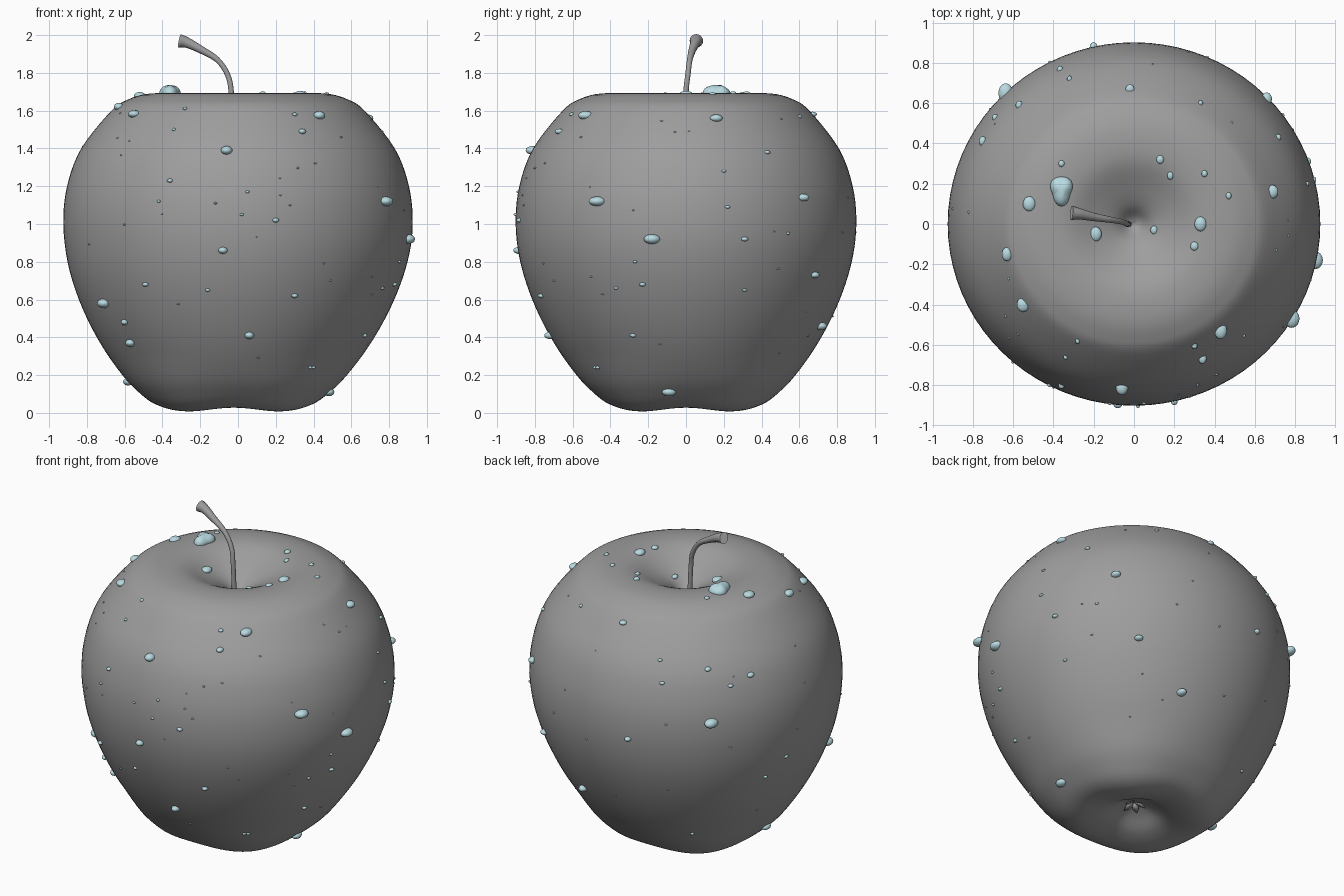
import bpy, bmesh, math, random
from math import sin, cos, pi, radians
from mathutils import Vector, Matrix
from mathutils.bvhtree import BVHTree

random.seed(4)
default_cube = bpy.data.objects.get("Cube")
if default_cube:
    bpy.data.objects.remove(default_cube, do_unlink=True)


def material(name, colour):
    mat = bpy.data.materials.new(name)
    mat.use_nodes = True
    mat.diffuse_color = (*colour, 1)
    mat.node_tree.nodes["Principled BSDF"].inputs["Base Color"].default_value = (*colour, 1)
    return mat


def add_object(name, bm, mat):
    bmesh.ops.recalc_face_normals(bm, faces=bm.faces)
    for face in bm.faces:
        face.smooth = True
    mesh = bpy.data.meshes.new(name)
    bm.to_mesh(mesh)
    mesh.materials.append(mat)
    obj = bpy.data.objects.new(name, mesh)
    bpy.context.collection.objects.link(obj)
    return obj


def smooth_path(points, steps):
    """Catmull-Rom curve through the points."""
    pts = [Vector(p) for p in points]
    pts = [2 * pts[0] - pts[1]] + pts + [2 * pts[-1] - pts[-2]]
    path = []
    for a, b, c, d in zip(pts, pts[1:], pts[2:], pts[3:]):
        for i in range(steps):
            t = i / steps
            path.append(0.5 * (2 * b + (c - a) * t + (2 * a - 5 * b + 4 * c - d) * t ** 2
                               + (3 * b - a - 3 * c + d) * t ** 3))
    return path + [pts[-2]]


def bridge_rings(bm, rings):
    for low, high in zip(rings, rings[1:]):
        n = len(low)
        for i in range(n):
            j = (i + 1) % n
            bm.faces.new((low[i], low[j], high[j], high[i]))


skin = material("grey skin", (0.34, 0.34, 0.34))
stalk = material("grey stem", (0.33, 0.33, 0.33))
water = material("pale blue water", (0.48, 0.70, 0.75))

# Fruit body: revolved profile with four soft lobes underneath
profile = [(.004, .13), (.1, .09), (.2, .035), (.32, .008), (.42, .03), (.51, .1), (.6, .2),
           (.735, .4), (.835, .6), (.9, .8), (.925, 1), (.905, 1.2), (.83, 1.4), (.67, 1.6),
           (.58, 1.66), (.47, 1.69), (.33, 1.685), (.2, 1.63), (.1, 1.575), (.04, 1.52), (.004, 1.5)]
body = bmesh.new()
rings = []
segments = 80
for r, z in smooth_path(profile, 5):
    under = max(0, 1 - z / .3) * min(1, r / .3) if z < .3 else 0
    ring = []
    for i in range(segments):
        angle = 2 * pi * i / segments
        dip = .5 + .5 * cos(4 * angle)
        lift = .02 * dip * under
        spread = r * (1 + .04 * (1 - dip) * under)
        lean = -.025 * max(0, .9 - z)
        ring.append(body.verts.new((spread * cos(angle) + lean,
                                    .975 * spread * sin(angle), z + lift)))
    rings.append(ring)
bridge_rings(body, rings)
body.faces.new(rings[0])
body.faces.new(rings[-1])
surface = BVHTree.FromBMesh(body)
add_object("fruit_body", body, skin)

# Stem: curved tube that swells toward its tip
stem_points = [(-.025, 0, 1.47), (-.035, 0, 1.69), (-.055, .01, 1.79), (-.11, .02, 1.87),
               (-.2, .035, 1.925), (-.27, .05, 1.96), (-.31, .055, 1.97)]
path = smooth_path(stem_points, 5)
stem = bmesh.new()
rings = []
for k, point in enumerate(path):
    t = k / (len(path) - 1)
    tangent = (path[min(k + 1, len(path) - 1)] - path[max(k - 1, 0)]).normalized()
    side = Vector((0, 1, 0)).cross(tangent).normalized()
    other = tangent.cross(side)
    radius = .014 + .022 * max(0, (t - .45) / .55) ** 1.3
    rings.append([stem.verts.new(point + radius * (side * cos(a) + other * sin(a)))
                  for a in (2 * pi * i / 16 for i in range(16))])
bridge_rings(stem, rings)
cap = stem.faces.new(rings[-1])
result = bmesh.ops.inset_region(stem, faces=[cap], thickness=.012, depth=.006)
add_object("stem", stem, stalk)

# Calyx: small ring of dried sepals in the lower hollow
calyx = bmesh.new()
for i in range(5):
    turn = Matrix.Rotation(2 * pi * i / 5, 3, "Z")
    outline = [(.01, -.016, .12), (.045, -.018, .1), (.07, 0, .085), (.045, .018, .1), (.01, .016, .12)]
    calyx.faces.new([calyx.verts.new(turn @ Vector(p)) for p in outline])
sepals = add_object("calyx", calyx, stalk)
thick = sepals.modifiers.new("thickness", "SOLIDIFY")
thick.thickness = .006

# Water drops: flattened beads cast onto the skin from several directions
drops = bmesh.new()


def add_drop(location, normal, size):
    turn = normal.to_track_quat("Z", "Y").to_matrix().to_4x4()
    shape = Matrix.Diagonal((size * random.uniform(.75, .95), size * random.uniform(.95, 1.1), size * .6, 1))
    bead = bmesh.ops.create_icosphere(drops, subdivisions=3 if size > .02 else 2, radius=1,
                                      matrix=Matrix.Translation(location) @ turn @ shape)
    if size > .05:
        # the largest bead has a wavy outline
        for v in bead["verts"]:
            offset = v.co - location
            a = math.atan2(offset.y, offset.x)
            v.co = location + offset * (1 + .12 * sin(3 * a))


def scatter(azimuth, elevation, beads):
    a, e = radians(azimuth), radians(elevation)
    toward = Vector((sin(a) * cos(e), -cos(a) * cos(e), sin(e)))
    right = Vector((cos(a), sin(a), 0))
    up = toward.cross(right)
    for u, v, size in beads:
        hit, normal, _, _ = surface.ray_cast(right * u + up * v + toward * 4, -toward)
        if hit:
            add_drop(hit, normal if normal.dot(toward) > 0 else -normal, size)


# Front drops
scatter(0, 0, [(-.06, 1.39, .038), (-.08, .86, .03), (.06, .41, .032), (.3, .62, .02), (.2, 1.02, .02),
               (-.71, .58, .042), (-.6, .48, .026), (-.57, .37, .034), (-.49, .68, .02),
               (-.36, 1.23, .018), (.34, 1.49, .024), (-.42, 1.12, .012), (.05, 1.17, .012),
               (.02, 1.05, .012), (-.16, .65, .015), (.4, .24, .014), (-.12, 1.11, .01),
               (-.34, 1.5, .013), (.3, 1.58, .016)])
# Drops on the +x side
scatter(90, 0, [(-.47, 1.12, .042), (-.18, .92, .043), (.16, 1.56, .033), (.62, 1.14, .033),
                (.68, .73, .028), (.71, .46, .035), (-.09, .11, .036), (.31, .92, .02),
                (-.23, .68, .018), (-.28, .41, .018), (.43, 1.38, .017), (.22, 1.09, .014),
                (.31, .65, .013), (-.37, .66, .013), (-.27, .8, .012), (.2, 1.28, .012),
                (-.48, .24, .014), (.54, .95, .012)])
# Top drops
scatter(0, 90, [(-.36, .17, .07), (-.52, .1, .034), (-.19, -.05, .033), (-.63, -.15, .035),
                (-.55, -.4, .034), (.43, -.53, .038), (.33, 0, .034), (.1, -.03, .022),
                (.13, .32, .022), (.18, .24, .019), (.35, .25, .018), (.47, .14, .018),
                (.3, -.11, .022), (.33, .6, .015), (-.02, .67, .023), (-.57, .59, .022),
                (-.75, .41, .025), (-.36, .3, .017), (-.28, -.58, .015), (-.32, .72, .015)])
# Drops around the back and the -x side
scatter(213, 25, [(.18, .61, .047), (-.11, .84, .017), (.29, .83, .017), (-.31, .51, .024),
                  (.61, .42, .016), (.48, .01, .033), (.49, .3, .015), (.06, -.04, .015),
                  (-.15, -.13, .022), (.29, .47, .01)])
# Fine spray all over
for _ in range(45):
    a, z = random.uniform(0, 2 * pi), random.uniform(.2, 1.6)
    direction = Vector((cos(a), sin(a), 0))
    hit, normal, _, _ = surface.ray_cast(direction * 2 + Vector((0, 0, z)), -direction)
    if hit:
        add_drop(hit, normal if normal.dot(direction) > 0 else -normal, random.uniform(.005, .009))
add_object("water_drops", drops, water)
